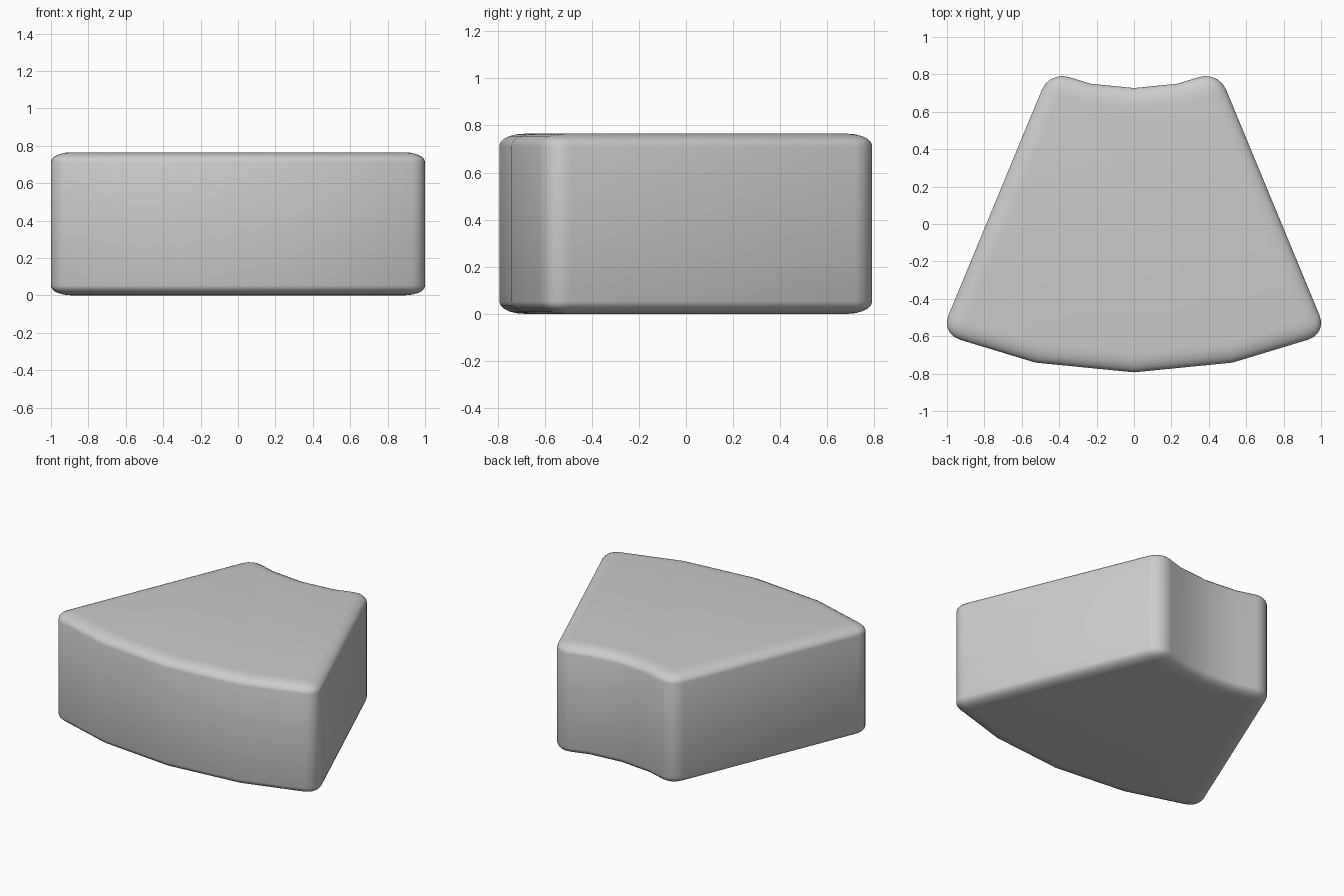
import bpy, bmesh
from math import sin, cos, radians

if "Cube" in bpy.data.objects:
    bpy.data.objects.remove(bpy.data.objects["Cube"])

APEX, R_OUT, R_IN = 1.907, 2.70, 1.18   # shared arc centre on y, outer and inner radius
HEIGHT, BEVEL, SQUASH = 0.765, 0.105, 0.5
ANGLES = [radians(-22.5 + 11.25 * i) for i in range(5)]


def arc(radius, angles):
    return [(radius * sin(a), APEX - radius * cos(a)) for a in angles]


# Wedge outline: outer arc, then inner arc back again
outline = arc(R_OUT, ANGLES) + arc(R_IN, reversed(ANGLES))

bm = bmesh.new()
face = bm.faces.new([bm.verts.new((x, y, 0)) for x, y in outline])
ext = bmesh.ops.extrude_face_region(bm, geom=[face])
top = [g for g in ext["geom"] if isinstance(g, bmesh.types.BMVert)]
bmesh.ops.translate(bm, verts=top, vec=(0, 0, HEIGHT / SQUASH))
bmesh.ops.recalc_face_normals(bm, faces=bm.faces)

# Round the rims and the four upright corners
edges = [e for e in bm.edges if e.calc_face_angle() > radians(30)]
bmesh.ops.bevel(bm, geom=edges, offset=BEVEL, offset_type='OFFSET', segments=5,
                profile=0.5, affect='EDGES', clamp_overlap=True)

# Flatten to final height, which makes the rim rounding elliptical
bmesh.ops.scale(bm, verts=bm.verts, vec=(1, 1, SQUASH))

mesh = bpy.data.meshes.new("wedge_block")
bm.to_mesh(mesh)
bm.free()
mesh.shade_smooth()
block = bpy.data.objects.new("wedge_block", mesh)
bpy.context.collection.objects.link(block)
